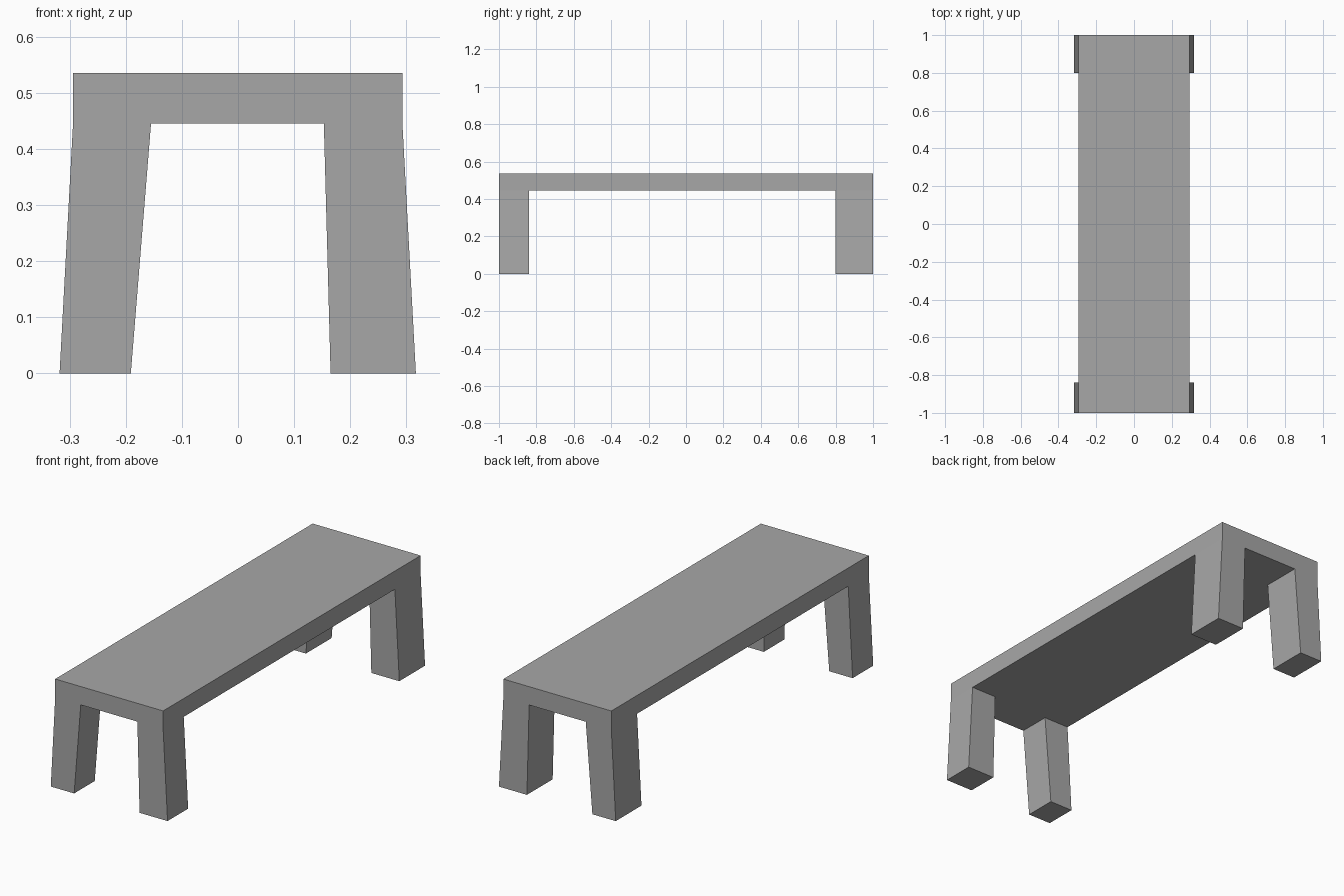
import bpy
import bmesh

cube = bpy.data.objects.get("Cube")
if cube:
    bpy.data.objects.remove(cube, do_unlink=True)

# Plain grey
grey = bpy.data.materials.new("plain grey")
grey.use_nodes = True
colour = (0.39, 0.39, 0.39, 1)
grey.diffuse_color = colour
grey.node_tree.nodes["Principled BSDF"].inputs["Base Color"].default_value = colour

TOP, UNDER = 0.535, 0.445
xs = [-0.294, -0.155, 0.153, 0.293]   # slab edges and inner leg edges
feet = [-0.318, -0.191, 0.165, 0.317]  # the same edges at the ground
ys = [-1, -0.84, 0.8, 1]

bm = bmesh.new()

# Underside of the slab, divided so that its corners can become legs
grid = [[bm.verts.new((x, y, UNDER)) for y in ys] for x in xs]
cells = {}
for i in range(3):
    for j in range(3):
        cells[i, j] = bm.faces.new((grid[i][j], grid[i][j + 1],
                                    grid[i + 1][j + 1], grid[i + 1][j]))

# Slab sides and flat top
rim = ([grid[i][0] for i in range(3)] + [grid[3][j] for j in range(3)]
       + [grid[i][3] for i in (3, 2, 1)] + [grid[0][j] for j in (3, 2, 1)])
upper = [bm.verts.new((v.co.x, v.co.y, TOP)) for v in rim]
for k in range(len(rim)):
    n = (k + 1) % len(rim)
    bm.faces.new((rim[k], rim[n], upper[n], upper[k]))
bm.faces.new(upper)

# Splayed legs drawn down from the four corners
for i in (0, 2):
    for j in (0, 2):
        foot = bmesh.ops.extrude_discrete_faces(bm, faces=[cells[i, j]])["faces"][0]
        for v in foot.verts:
            side = min(range(4), key=lambda k: abs(v.co.x - xs[k]))
            v.co.x, v.co.z = feet[side], 0

# Merge coplanar faces
bmesh.ops.dissolve_limit(bm, angle_limit=0.001, verts=bm.verts, edges=bm.edges)
bmesh.ops.recalc_face_normals(bm, faces=bm.faces)

mesh = bpy.data.meshes.new("bench")
bm.to_mesh(mesh)
bm.free()
mesh.materials.append(grey)
bench = bpy.data.objects.new("bench", mesh)
bpy.context.collection.objects.link(bench)
